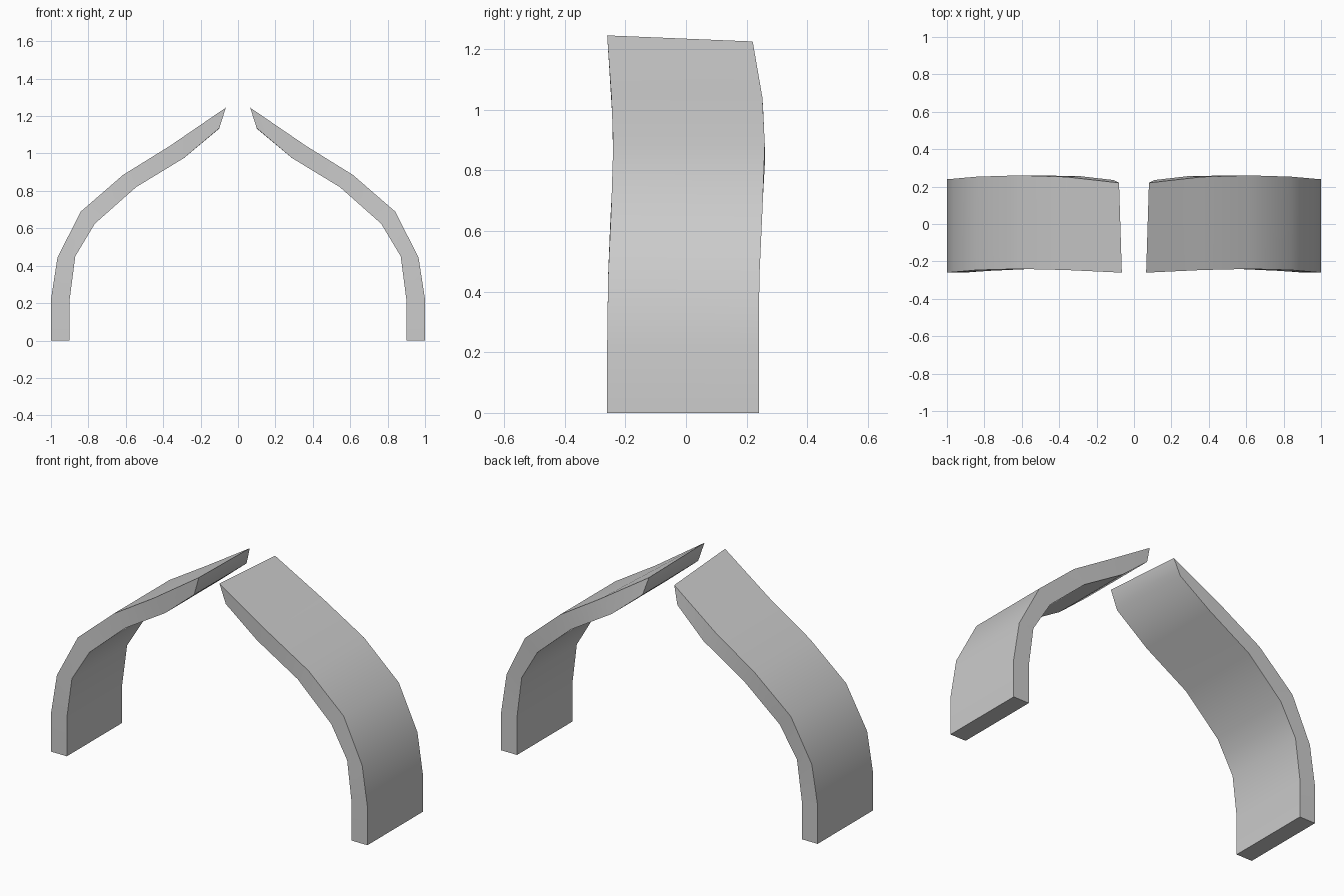
import bpy, bmesh

if "Cube" in bpy.data.objects:
    bpy.data.objects.remove(bpy.data.objects["Cube"])

# Stations along the arch: outer (x, z), inner (x, z), front y outer/inner, back y outer/inner
stations = [
    ((1.00, 0.00), (0.90, 0.00), (-0.26, -0.26), (0.24, 0.24)),
    ((1.00, 0.22), (0.90, 0.22), (-0.26, -0.26), (0.24, 0.24)),
    ((0.965, 0.445), (0.87, 0.45), (-0.257, -0.257), (0.242, 0.241)),
    ((0.84, 0.69), (0.765, 0.625), (-0.246, -0.25), (0.253, 0.249)),
    ((0.615, 0.885), (0.545, 0.82), (-0.24, -0.24), (0.26, 0.26)),
    ((0.365, 1.04), (0.29, 0.975), (-0.246, -0.243), (0.252, 0.256)),
]
# The tip is slightly lower and further out at the back
tip = [(0.065, -0.26, 1.245), (0.10, -0.253, 1.135),
       (0.11, 0.235, 1.125), (0.08, 0.22, 1.225)]


def build_half_arch(name, side):
    bm = bmesh.new()
    loops = []
    for (ox, oz), (ix, iz), (fo, fi), (bo, bi) in stations:
        loops.append([(ox, fo, oz), (ix, fi, iz), (ix, bi, iz), (ox, bo, oz)])
    loops.append(tip)
    rings = [[bm.verts.new((x * side, y, z)) for x, y, z in ring] for ring in loops]
    # Skin between neighbouring cross-sections
    for a, b in zip(rings, rings[1:]):
        for i in range(4):
            j = (i + 1) % 4
            bm.faces.new((a[i], a[j], b[j], b[i]))
    # Foot and tip caps
    bm.faces.new(rings[0])
    bm.faces.new(rings[-1])
    bmesh.ops.recalc_face_normals(bm, faces=bm.faces)
    mesh = bpy.data.meshes.new(name)
    bm.to_mesh(mesh)
    bm.free()
    obj = bpy.data.objects.new(name, mesh)
    bpy.context.collection.objects.link(obj)
    # Smooth along the bend, crisp at the rims
    bpy.ops.object.select_all(action='DESELECT')
    obj.select_set(True)
    bpy.context.view_layer.objects.active = obj
    bpy.ops.object.shade_smooth_by_angle(angle=0.7)


build_half_arch("right_arch_half", 1)
build_half_arch("left_arch_half", -1)
